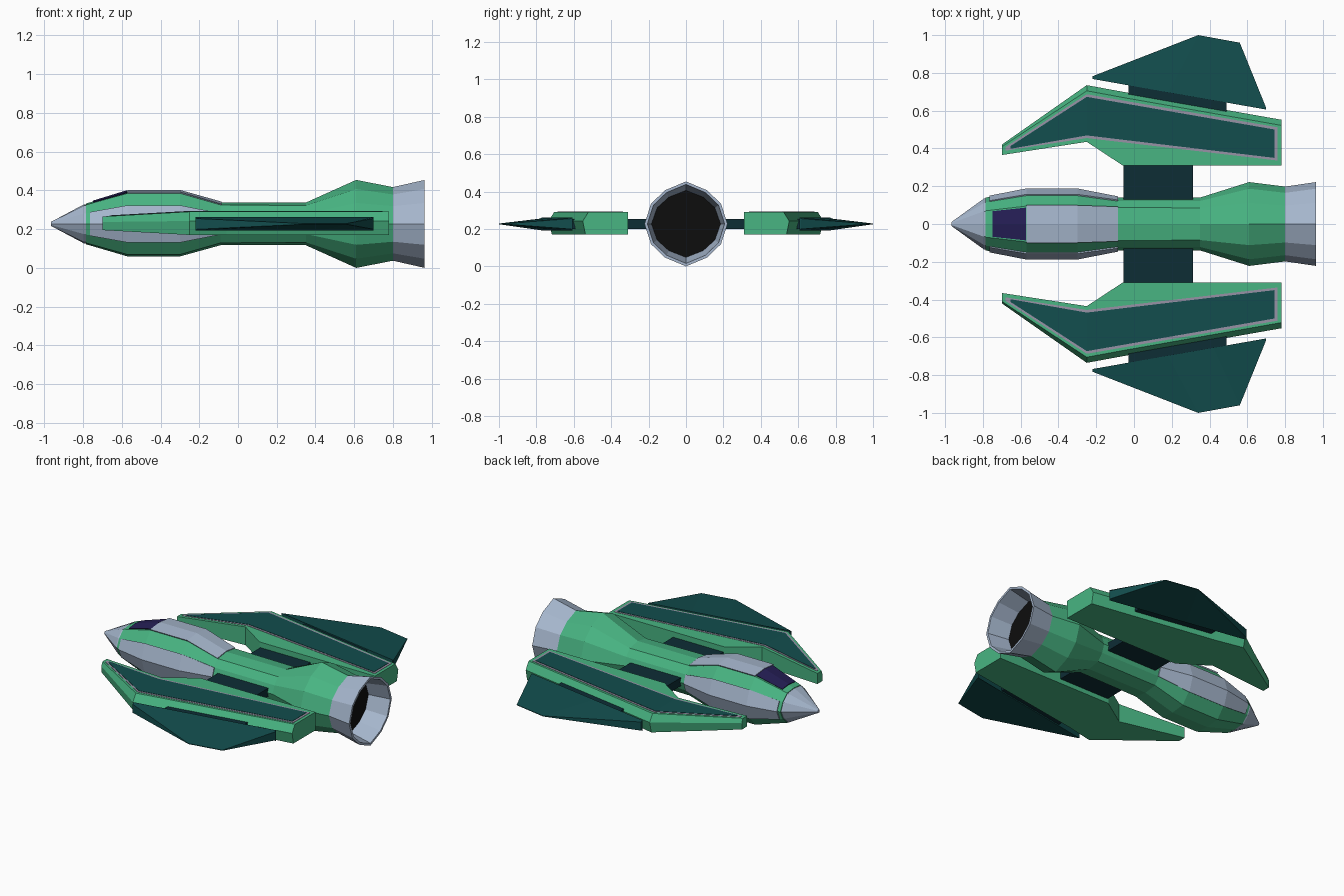
import bpy, bmesh

if "Cube" in bpy.data.objects:
    bpy.data.objects.remove(bpy.data.objects["Cube"])

ZC = 0.227  # height of the fuselage axis


def mat(name, r, g, b):
    m = bpy.data.materials.new(name)
    m.diffuse_color = (r, g, b, 1)
    m.use_nodes = True
    m.node_tree.nodes["Principled BSDF"].inputs["Base Color"].default_value = m.diffuse_color
    return m


GREEN = mat("green", 0.065, 0.46, 0.225)
TEAL = mat("teal", 0.006, 0.075, 0.075)
DARK = mat("dark_teal", 0.004, 0.026, 0.036)
GREY = mat("blue_grey", 0.38, 0.47, 0.61)
RIM = mat("rim_grey", 0.31, 0.29, 0.38)
GLASS = mat("purple_glass", 0.018, 0.013, 0.09)
BLACK = mat("black", 0.004, 0.004, 0.004)


def loft(name, rings, material, mirror=False, end_material=None):
    """Join equal-length point rings into a closed flat-shaded solid."""
    bm = bmesh.new()
    vs = [[bm.verts.new(p) for p in ring] for ring in rings]
    n = len(rings[0])
    for a, b in zip(vs, vs[1:]):
        for i in range(n):
            j = (i + 1) % n
            bm.faces.new((a[i], a[j], b[j], b[i]))
    bm.faces.new(vs[0])
    end = bm.faces.new(vs[-1])
    if end_material:
        end.material_index = 1
    bmesh.ops.recalc_face_normals(bm, faces=bm.faces[:])
    me = bpy.data.meshes.new(name)
    bm.to_mesh(me)
    bm.free()
    me.materials.append(material)
    if end_material:
        me.materials.append(end_material)
    ob = bpy.data.objects.new(name, me)
    bpy.context.collection.objects.link(ob)
    if mirror:
        ob.modifiers.new("mirror", 'MIRROR').use_axis = (False, True, False)
    return ob


# Fuselage stations: x, top, shoulder y/z, flank y/z, side y
ST = [
    (-0.785, 0.105, 0.070, 0.098, 0.115, 0.055, 0.140),
    (-0.57, 0.168, 0.095, 0.158, 0.150, 0.092, 0.180),
    (-0.30, 0.168, 0.095, 0.158, 0.150, 0.092, 0.180),
    (-0.09, 0.110, 0.088, 0.098, 0.122, 0.052, 0.140),
    (0.35, 0.110, 0.085, 0.095, 0.122, 0.052, 0.140),
    (0.61, 0.227, 0.112, 0.180, 0.187, 0.108, 0.222),
    (0.80, 0.190, 0.098, 0.152, 0.165, 0.092, 0.198),
    (0.964, 0.227, 0.112, 0.180, 0.187, 0.108, 0.222),
]


def section(x, k=1.0, at=None):
    """Twelve-sided ring interpolated from the stations, scaled by k."""
    for a, b in zip(ST, ST[1:]):
        if x <= b[0]:
            break
    t = (x - a[0]) / (b[0] - a[0])
    r, y1, z1, y2, z2, y3 = [k * (p + (q - p) * t) for p, q in zip(a[1:], b[1:])]
    quarter = [(y3, 0), (y2, z2), (y1, z1), (0, r)]
    half = quarter + [(-y, z) for y, z in quarter[-2::-1]]
    ring = half + [(y, -z) for y, z in half[-2:0:-1]]
    px = x if at is None else at
    return [(px, y, ZC + z) for y, z in ring]


loft("fuselage", [section(s[0]) for s in ST[:7]], GREEN)

# Nose cone with a narrow collar
nose_base = section(-0.785, 0.96)
loft("nose_cone", [[(-0.966, y * 0.08, ZC + (z - ZC) * 0.1) for _, y, z in nose_base],
                   section(-0.785, 0.96, at=-0.795), section(-0.785, 0.96, at=-0.78)], GREY)

# Engine nozzle, hollow, with a black floor
loft("nozzle", [section(0.80), section(0.964), section(0.964, 0.93), section(0.82, 0.92)],
     GREY, end_material=BLACK)


def plate(name, xs, idx, k, material, mirror=False):
    """Raised plate following a run of fuselage facets."""
    rings = []
    for x in xs:
        o, i = section(x, k), section(x, 0.96)
        rings.append([o[n] for n in idx] + [i[n] for n in reversed(idx)])
    return loft(name, rings, material, mirror)


plate("top_panel", (-0.57, -0.30, -0.085), (2, 3, 4), 1.045, GREY)
plate("side_panel", (-0.765, -0.57, -0.30, -0.085), (11, 0, 1), 1.045, GREY, True)
canopy = plate("canopy", (-0.748, -0.572), (2, 3, 4), 1.04, GLASS)
for v in canopy.data.vertices:
    v.co.y *= 0.88

# Wing pods: x, inner y, outer y, bottom z, top z
POD = [(-0.70, 0.365, 0.42, 0.195, 0.265), (-0.25, 0.435, 0.735, 0.17, 0.29),
       (-0.06, 0.31, 0.70, 0.17, 0.29), (0.78, 0.31, 0.552, 0.17, 0.29)]
loft("wing_pod", [[(x, a, lo), (x, b - (b - a) * 0.06, lo), (x, b, lo * 0.4 + hi * 0.6),
                   (x, b - min(0.03, (b - a) * 0.2), hi), (x, a, hi)]
                  for x, a, b, lo, hi in POD], GREEN, True)


def pod_plate(name, rows, lift, material):
    """Thin plate lying on top of the pod."""
    rings = []
    for x, a, b in rows:
        z = 0.29 + min(0, (x + 0.25) / 0.45 * 0.025)
        rings.append([(x, a, z - 0.004), (x, b, z - 0.004), (x, b, z + lift), (x, a, z + lift)])
    loft(name, rings, material, True)


pod_plate("pod_trim", [(-0.68, 0.388, 0.408), (-0.25, 0.455, 0.687), (0.76, 0.336, 0.512)],
          0.002, RIM)
pod_plate("pod_inlay", [(-0.655, 0.398, 0.412), (-0.25, 0.469, 0.673), (0.745, 0.350, 0.500)],
          0.004, TEAL)


def slab(name, rows, h, material):
    """Flat bar from rows of (x, inner y, outer y), h = half thickness."""
    loft(name, [[(x, a, ZC - h), (x, b, ZC - h), (x, b, ZC + h), (x, a, ZC + h)]
                for x, a, b in rows], material, True)


slab("wing_strut", [(-0.055, 0.08, 0.33), (0.312, 0.08, 0.33)], 0.027, DARK)
slab("fin_mount", [(-0.03, 0.64, 0.76), (0.49, 0.55, 0.67)], 0.027, DARK)

# Outer fins taper from a thick root to a knife edge at the tip
root = [(-0.22, 0.768), (0.18, 0.697), (0.42, 0.655), (0.70, 0.606)]
tip = [(-0.22, 0.782), (0.34, 1.0), (0.56, 0.96), (0.70, 0.614)]
edge = [0.028, 0.002, 0.002, 0.028]
loft("outer_fin", [[(r[0], r[1], ZC - 0.035), (t[0], t[1], ZC - e),
                    (t[0], t[1], ZC + e), (r[0], r[1], ZC + 0.035)]
                   for r, t, e in zip(root, tip, edge)], TEAL, True)
